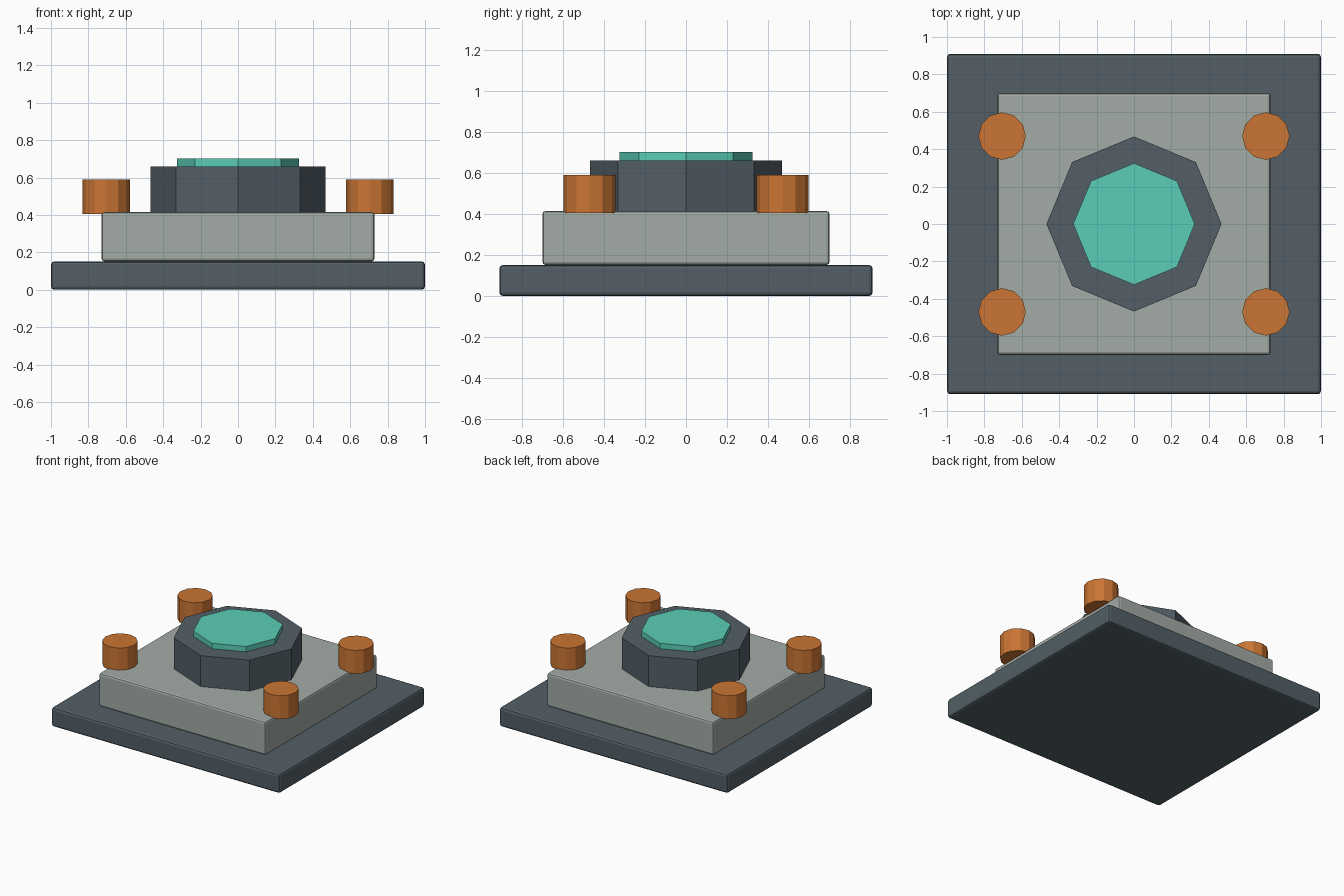
import bpy

cube = bpy.data.objects.get("Cube")
if cube:
    bpy.data.objects.remove(cube, do_unlink=True)


def material(name, rgb):
    """Flat material from 8-bit sRGB values."""
    lin = [((c / 255 + 0.055) / 1.055) ** 2.4 for c in rgb]
    mat = bpy.data.materials.new(name)
    mat.use_nodes = True
    mat.diffuse_color = (*lin, 1)
    mat.node_tree.nodes["Principled BSDF"].inputs["Base Color"].default_value = (*lin, 1)
    return mat


slate = material("dark slate", (82, 95, 102))
grey = material("warm grey", (163, 171, 165))
orange = material("copper orange", (203, 117, 51))
teal = material("teal", (91, 205, 183))


def finish(name, mat):
    obj = bpy.context.object
    obj.name = obj.data.name = name
    obj.data.materials.append(mat)
    return obj


def slab(name, half_x, half_y, bottom, top, mat, bevel):
    """Box with softly rounded edges."""
    bpy.ops.mesh.primitive_cube_add(size=2, location=(0, 0, (bottom + top) / 2))
    obj = finish(name, mat)
    obj.scale = (half_x, half_y, (top - bottom) / 2)
    bpy.ops.object.transform_apply(location=False, rotation=False, scale=True)
    mod = obj.modifiers.new("rounded edges", 'BEVEL')
    mod.width = bevel
    mod.segments = 2


def prism(name, sides, radius, bottom, top, mat, x=0, y=0):
    """Flat-sided cylinder with a corner on each axis."""
    bpy.ops.mesh.primitive_cylinder_add(vertices=sides, radius=radius, depth=top - bottom,
                                        location=(x, y, (bottom + top) / 2))
    finish(name, mat)


# Stepped plinth
slab("base_plate", 1.0, 0.91, 0.0, 0.152, slate, 0.018)
slab("body_block", 0.73, 0.70, 0.152, 0.415, grey, 0.015)

# Octagonal hub and its inset cap
prism("hub", 8, 0.468, 0.40, 0.66, slate)
prism("hub_cap", 8, 0.325, 0.66, 0.703, teal)

# Corner posts
for side, x in (("left", 0.705), ("right", -0.705)):
    for end, y in (("front", -0.47), ("back", 0.47)):
        prism(f"{end}_{side}_post", 12, 0.127, 0.405, 0.59, orange, x, y)
